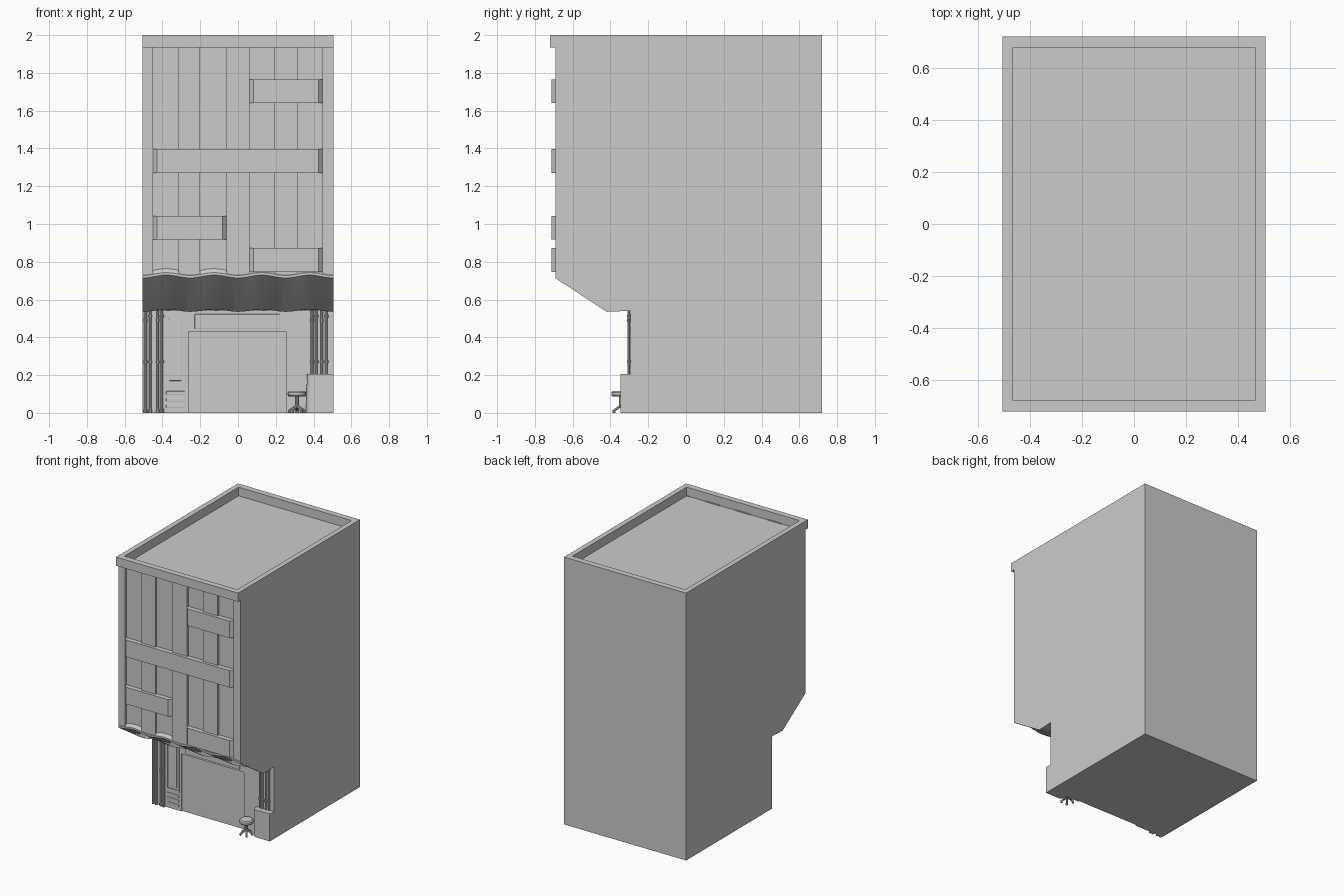
import bpy, bmesh, math
from mathutils import Vector

if "Cube" in bpy.data.objects:
    bpy.data.objects.remove(bpy.data.objects["Cube"])

W, BACK = 0.505, 0.72


def mesh_obj(name, verts, faces, smooth=False):
    me = bpy.data.meshes.new(name)
    me.from_pydata(verts, [], faces)
    bm = bmesh.new()
    bm.from_mesh(me)
    bmesh.ops.recalc_face_normals(bm, faces=bm.faces)
    bm.to_mesh(me)
    bm.free()
    ob = bpy.data.objects.new(name, me)
    bpy.context.collection.objects.link(ob)
    if smooth:
        smooth_obj(ob)
    return ob


def smooth_obj(ob, angle=35):
    bpy.ops.object.select_all(action='DESELECT')
    ob.select_set(True)
    bpy.context.view_layer.objects.active = ob
    bpy.ops.object.shade_smooth_by_angle(angle=math.radians(angle))


def loft(name, rings, smooth=False):
    """Join equal closed rings into a capped solid."""
    n = len(rings[0])
    verts = [p for r in rings for p in r]
    faces = [(k*n + i, k*n + (i+1) % n, (k+1)*n + (i+1) % n, (k+1)*n + i)
             for k in range(len(rings) - 1) for i in range(n)]
    faces += [tuple(range(n)), tuple(range((len(rings)-1)*n, len(rings)*n))]
    return mesh_obj(name, verts, faces, smooth)


def box(name, x0, x1, y0, y1, z0, z1, bevel=0):
    ring = lambda z: [(x0, y0, z), (x1, y0, z), (x1, y1, z), (x0, y1, z)]
    ob = loft(name, [ring(z0), ring(z1)])
    if bevel:
        m = ob.modifiers.new("bevel", 'BEVEL')
        m.width, m.segments = bevel, 2
    return ob


def rod(name, a, b, r, sides=10):
    a, b = Vector(a), Vector(b)
    q = (b - a).to_track_quat('Z', 'Y')
    circle = [q @ Vector((r*math.cos(t), r*math.sin(t), 0))
              for t in (2*math.pi*i/sides for i in range(sides))]
    return loft(name, [[a + c for c in circle], [b + c for c in circle]], True)


def frame(name, x0, x1, y0, y1, z0, z1, t):
    box(name + "_left", x0, x0 + t, y0, y1, z0, z1)
    box(name + "_right", x1 - t, x1, y0, y1, z0, z1)
    box(name + "_top", x0 + t, x1 - t, y0, y1, z1 - t, z1)
    box(name + "_bottom", x0 + t, x1 - t, y0, y1, z0, z0 + t)


# Building body: side profile with overhanging upper floors
profile = [(BACK, 0), (BACK, 1.935), (-0.675, 1.935), (-0.675, 0.72),
           (-0.42, 0.55), (-0.285, 0.55), (-0.285, 0)]
loft("body", [[(x, y, z) for y, z in profile] for x in (-W, W)])

# Roof parapet ring
outer = [(-W, -BACK), (W, -BACK), (W, BACK), (-W, BACK)]
inner = [(-0.467, -0.675), (0.467, -0.675), (0.467, 0.675), (-0.467, 0.675)]
verts = [(x, y, z) for z in (1.935, 2.0) for x, y in outer + inner]
faces = []
for i in range(4):
    j = (i + 1) % 4
    faces += [(i, j, 8+j, 8+i), (4+i, 4+j, 12+j, 12+i),
              (i, j, 4+j, 4+i), (8+i, 8+j, 12+j, 12+i)]
mesh_obj("parapet", verts, faces)

# Facade pilasters between recessed strips
for x0, x1 in ((-W, -0.45), (-0.315, -0.2), (-0.062, 0.062), (0.192, 0.315), (0.447, W)):
    box("pilaster", x0, x1, -0.69, -0.67, 0.725, 1.94)

# Horizontal facade bands with slanted ends
for x0, x1, z0 in ((0.06, 0.447, 1.64), (-0.45, 0.447, 1.27),
                   (-0.45, -0.06, 0.917), (0.06, 0.447, 0.747)):
    plan = [(x0, -0.67), (x0, -0.69), (x0 + 0.021, -0.711),
            (x1 - 0.021, -0.711), (x1, -0.69), (x1, -0.67)]
    loft("facade_band", [[(x, y, z) for x, y in plan] for z in (z0, z0 + 0.126)])

# Wavy awning under the overhang
rings = []
for k in range(33):
    x = -W + 2*W*k/32
    w = -math.cos(8*math.pi*k/32)
    rings.append([(x, -0.67, 0.762 + 0.008*w), (x, -0.692, 0.735 + 0.008*w),
                  (x, -0.692, 0.722 + 0.008*w), (x, -0.42, 0.542 + 0.007*w),
                  (x, -0.285, 0.541), (x, -0.285, 0.552),
                  (x, -0.41, 0.56), (x, -0.66, 0.735)])
loft("awning", rings, True)

# Shop front wall around the shutter opening
SY = -0.295
box("shop_wall_left", -W, -0.262, SY, -0.28, 0, 0.55)
box("shop_wall_right", 0.255, W, SY, -0.28, 0, 0.55)
box("shop_wall_top", -0.262, 0.255, SY, -0.28, 0.43, 0.55)
box("sign_board", -0.23, 0.223, SY - 0.008, -0.28, 0.443, 0.523, 0.004)

# Side door with framed panel and louvres
frame("door_panel_frame", -0.387, -0.276, SY - 0.006, SY + 0.003, 0.137, 0.523, 0.014)
box("door_glass", -0.365, -0.298, SY - 0.004, SY + 0.003, 0.17, 0.5, 0.003)
for z in (0.025, 0.06, 0.095):
    box("door_louvre", -0.38, -0.282, SY - 0.005, SY + 0.003, z, z + 0.02, 0.003)

# Drain pipes with collars
for xs, base in (((-0.49, -0.465, -0.425, -0.403), 0), ((0.392, 0.415, 0.443, 0.468), 0.2)):
    for i, x in enumerate(xs):
        y = -0.302
        rod("pipe", (x, y, base), (x, y, 0.545), 0.007)
        for z in (0.265, 0.485 + 0.02*(i % 2)):
            rod("pipe_collar", (x, y, z), (x, y, z + 0.012), 0.010)
        if not base:
            rod("pipe_foot", (x, y, 0), (x, y, 0.02), 0.010)

# Counter with a rounded front corner, slightly flared at the base
rings = []
for z, e in ((0, 0.006), (0.1, 0.002), (0.205, 0)):
    arc = [(0.395 - (0.03 + e)*math.cos(t), -0.316 - 0.03*math.sin(t), z)
           for t in (math.pi/2*i/5 for i in range(6))]
    rings.append([(0.365 - e, -0.285, z)] + arc + [(W, -0.346, z), (W, -0.285, z)])
loft("counter", rings, True)

# Stool
cx, cy = 0.312, -0.346
seat = [(0.044, 0.088), (0.049, 0.094), (0.049, 0.108), (0.042, 0.115)]
loft("stool_seat", [[(cx + r*math.cos(t), cy + r*math.sin(t), z)
                     for t in (2*math.pi*i/20 for i in range(20))] for r, z in seat], True)
rod("stool_post", (cx, cy, 0.025), (cx, cy, 0.09), 0.010)
for i in range(5):
    t = 2*math.pi*i/5 + math.pi/2
    c, s = math.cos(t), math.sin(t)
    rod("stool_leg", (cx, cy, 0.038), (cx + 0.042*c, cy + 0.042*s, 0.012), 0.007, 8)
    rod("stool_foot", (cx + 0.042*c, cy + 0.042*s, 0), (cx + 0.042*c, cy + 0.042*s, 0.016), 0.008, 8)
